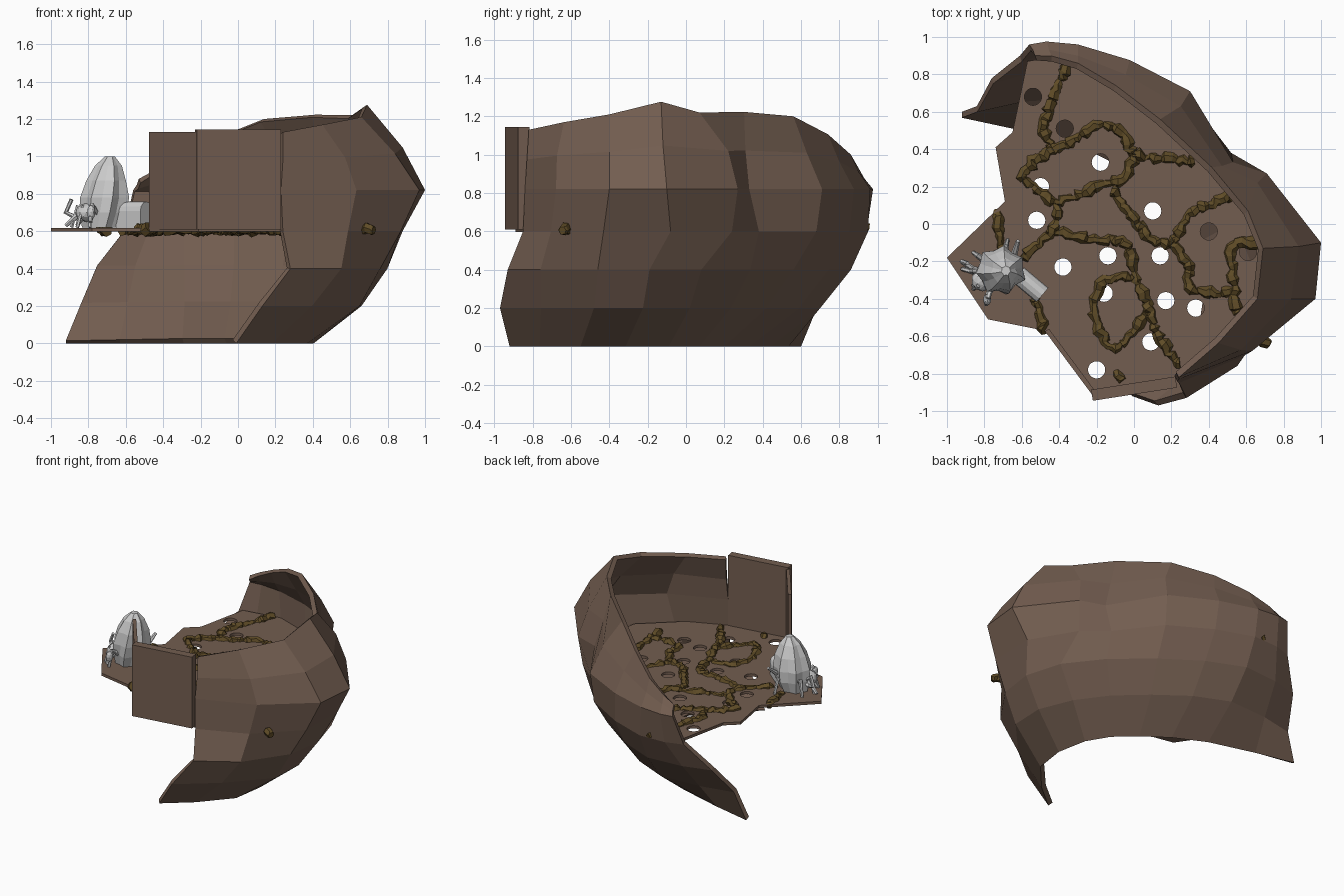
import bpy, bmesh, random
from math import sin, cos, pi, radians
from mathutils import Vector, Matrix

if "Cube" in bpy.data.objects:
    bpy.data.objects.remove(bpy.data.objects["Cube"])

random.seed(4)

def material(name, rgb):
    m = bpy.data.materials.new(name)
    m.diffuse_color = (*rgb, 1)
    m.use_nodes = True
    m.node_tree.nodes["Principled BSDF"].inputs["Base Color"].default_value = m.diffuse_color
    return m

ROCK = material("rock", (0.17, 0.11, 0.08))
VINE = material("vine", (0.115, 0.072, 0.02))

def add(name, data, mat=None):
    ob = bpy.data.objects.new(name, data)
    bpy.context.collection.objects.link(ob)
    if mat:
        data.materials.append(mat)
    return ob

def mesh_object(name, verts, faces, mat=None):
    me = bpy.data.meshes.new(name)
    me.from_pydata(verts, [], faces)
    me.update()
    return add(name, me, mat)

def bake(cu, name, mat=None):
    # turn a curve into a flat-shaded mesh
    tmp = add(name + "_curve", cu)
    me = bpy.data.meshes.new_from_object(tmp.evaluated_get(bpy.context.evaluated_depsgraph_get()))
    bpy.data.objects.remove(tmp)
    me.polygons.foreach_set("use_smooth", [False] * len(me.polygons))
    me.materials.clear()
    return add(name, me, mat)

def spline(pts, t):
    # Catmull-Rom through control points
    i = min(int(t), len(pts) - 2)
    f = t - i
    p = [Vector(pts[max(0, min(len(pts) - 1, i + k))]) for k in (-1, 0, 1, 2)]
    return 0.5 * (2 * p[1] + (p[2] - p[0]) * f + (2 * p[0] - 5 * p[1] + 4 * p[2] - p[3]) * f**2
                  + (3 * p[1] - p[0] - 3 * p[2] + p[3]) * f**3)

def tube(name, paths, radius, wobble=0.0, step=None, mat=None, taper=0.0):
    cu = bpy.data.curves.new(name, 'CURVE')
    cu.dimensions = '3D'
    cu.bevel_depth = radius
    cu.bevel_resolution = 1
    cu.use_fill_caps = True
    for path in paths:
        pts = [Vector(p) for p in path]
        if step:
            fine = []
            for i, (a, b) in enumerate(zip(pts, pts[1:])):
                n = max(1, round((b - a).length / step))
                fine += [spline(pts, i + k / n) for k in range(n)]
            pts = fine + [pts[-1]]
        s = cu.splines.new('POLY')
        s.points.add(len(pts) - 1)
        for i, (q, p) in enumerate(zip(s.points, pts)):
            j = Vector([random.uniform(-1, 1) for _ in range(3)]) * wobble * radius
            q.co = (*(p + j), 1)
            q.radius = (1 + random.uniform(-1, 1) * wobble) * (1 - taper * i / (len(pts) - 1))
            q.tilt = random.uniform(-1, 1) * wobble
    return bake(cu, name, mat)

# Cave wall: bowl-shaped shell, rings from the ground up, back-left end to front end
rings = [
    (0.0, [(-.92, .60), (-.29, .44), (.12, .20), (.36, -.09), (.37, -.55), (-.01, -.92)]),
    (0.2, [(-.84, .63), (-.28, .70), (.20, .42), (.56, .02), (.65, -.48), (.13, -.97)]),
    (0.4, [(-.76, .78), (-.28, .86), (.26, .56), (.72, .08), (.76, -.46), (.28, -.93)]),
    (0.6, [(-.61, .90), (-.28, .95), (.29, .68), (.82, .12), (.87, -.43), (.24, -.85)]),
    (0.8, [(-.56, .96), (-.30, .96), (.30, .71), (.92, .05), (.97, -.40), (.23, -.84)]),
    (1.0, [(-.54, .93), (-.30, .90), (.25, .63), (.80, .05), (.84, -.40), (.24, -.83)]),
    (None, [(-.53, .90), (-.30, .86), (.14, .56), (.64, .03), (.66, -.40), (.24, -.82)])]
rim_z = [(0.88, 0), (1.0, 0), (1.20, 0), (1.22, 0), (1.21, 0), (1.13, 0)]
# niche that bulges out beside a dent: (ring, column) -> plan position
niche = {(3, 5): (.52, .38), (4, 5): (.53, .33), (5, 5): (.47, .31),
         (3, 6): (.69, .24), (4, 6): (.71, .27), (5, 6): (.66, .22), (6, 6): (.61, .07),
         (3, 7): (.88, -.08), (4, 7): (1.0, -.10), (5, 7): (.88, -.12), (6, 7): (.69, -.13)}
COLS = 11
verts, faces = [], []
for r, (z, pts) in enumerate(rings):
    for c in range(COLS):
        t = c / 2
        p = spline(pts, t)
        top = spline(rim_z, t).x + (0.055 if c == 7 else 0)
        low = min(0.82, top - 0.06)
        h = z if r < 4 else (low, (low + top) / 2, top)[r - 4]
        p = Vector(niche.get((r, c), p))
        if c == 9 and 1 < r < 6:
            p += Vector((0.03, -0.03))
        verts.append((p.x, p.y, h))
for r in range(len(rings) - 1):
    for c in range(COLS - 1):
        a = r * COLS + c
        faces.append((a, a + COLS, a + COLS + 1, a + 1))
wall = mesh_object("cave_wall", verts, faces, ROCK)
sol = wall.modifiers.new("thickness", 'SOLIDIFY')
sol.thickness = 0.035
sol.offset = -1

# Floor slab with round holes
outline = [(-1, -.18), (-.78, -.51), (-.48, -.57), (-.21, -.89), (.22, -.83), (.5, -.7), (.76, -.47), (.83, -.1),
           (.66, .2), (.49, .37), (.27, .65), (0, .82), (-.28, .92), (-.57, .87), (-.65, .49), (-.74, .41), (-.69, .12)]
holes = [(-.37, .51), (-.18, .33), (-.5, .2), (-.52, .02), (.1, .07), (-.38, -.23), (-.14, -.17), (.14, -.17),
         (-.16, -.37), (.17, -.41), (.09, -.63), (-.2, -.78), (-.54, .68), (.4, -.04), (.33, -.45), (.61, -.15)]
cu = bpy.data.curves.new("floor", 'CURVE')
cu.dimensions = '2D'
cu.fill_mode = 'BOTH'
cu.extrude = 0.01
loops = [outline] + [[(x + .046 * cos(k * pi / 10), y + .046 * sin(k * pi / 10)) for k in range(20)] for x, y in holes]
for loop in loops:
    s = cu.splines.new('POLY')
    s.points.add(len(loop) - 1)
    for q, (x, y) in zip(s.points, loop):
        q.co = (x, y, 0, 1)
    s.use_cyclic_u = True
bake(cu, "cave_floor", ROCK).location.z = 0.608

# Front wall panels standing on the floor edge
def panel(name, a, b, top, thick):
    a, b = Vector(a), Vector(b)
    d = (b - a).normalized()
    n = Vector((-d.y, d.x)) * thick
    base = [a, b, b + n, a + n]
    v = [(p.x, p.y, z) for z in (0.61, top) for p in base]
    mesh_object(name, v, [(3, 2, 1, 0), (4, 5, 6, 7)] +
                [(i, (i + 1) % 4, (i + 1) % 4 + 4, i + 4) for i in range(4)], ROCK)

panel("front_panel", (-.22, -.945), (.23, -.875), 1.145, 0.06)
panel("side_panel", (-.475, -.575), (-.215, -.925), 1.13, 0.025)

# Vines creeping over the floor
Z = 0.612
vines = [
    [(-.36, .94), (-.36, .84), (-.42, .7), (-.48, .52), (-.43, .4)],
    [(-.6, .25), (-.52, .35), (-.42, .4), (-.28, .47), (-.2, .53), (-.08, .5), (0, .38), (.15, .35), (.32, .34)],
    [(0, .38), (-.05, .25), (-.2, .2), (-.42, .12), (-.6, .25)],
    [(-.42, .12), (-.43, -.03), (-.62, -.2)],
    [(-.43, -.03), (-.25, -.08), (-.05, -.1), (0, -.27), (.08, -.45), (.13, -.6), (.24, -.75)],
    [(0, -.28), (-.15, -.3), (-.21, -.42), (-.19, -.55), (-.1, -.67), (.07, -.48)],
    [(-.12, .18), (0, .03), (.1, -.08), (.2, -.1), (.3, .05), (.4, .1), (.52, .15)],
    [(.2, -.1), (.28, -.2), (.3, -.33), (.42, -.37), (.52, -.36)],
    [(.67, -.1), (.53, -.12), (.53, -.3), (.55, -.48)],
    [(-.74, .07), (-.71, -.12)],
    [(-.53, -.4), (-.48, -.56)],
    [(-.1, -.8), (-.05, -.84)],
    [(.66, -.60), (.72, -.65)]]
tube("vines", [[(x, y, Z) for x, y in v] for v in vines], 0.029, 0.33, 0.022, VINE)

# Creature: leaning, pleated hood-like shell over a small body
CX, CY = -0.72, -0.25
profile = [(.095, .62), (.118, .70), (.125, .78), (.105, .87), (.07, .95), (.025, 1.0)]
N = 14
verts = []
for k, (r, z) in enumerate(profile):
    for i in range(N):
        a = 2 * pi * i / N + 0.05 * k
        rr = r * (1.08 if i % 2 else 0.9) * random.uniform(0.95, 1.05)
        verts.append((CX - .01 + .009 * k + rr * cos(a), CY + rr * sin(a), z))
faces = [(k * N + i, k * N + (i + 1) % N, (k + 1) * N + (i + 1) % N, (k + 1) * N + i)
         for k in range(len(profile) - 1) for i in range(N)]
faces += [tuple(range(N))[::-1], tuple(range((len(profile) - 1) * N, len(profile) * N))]
mesh_object("creature_shell", verts, faces)

def ball(name, loc, scale):
    bm = bmesh.new()
    bmesh.ops.create_icosphere(bm, subdivisions=2, radius=1,
                               matrix=Matrix.Translation(loc) @ Matrix.Diagonal((*scale, 1)))
    me = bpy.data.meshes.new(name)
    bm.to_mesh(me)
    bm.free()
    add(name, me)

ball("creature_head", (-.81, -.30, .70), (.06, .06, .05))
ball("right_claw", (-.785, -.405, .70), (.022, .03, .04))

# Legs, arms and horns
legs = []
for deg in (75, 145, 180, 215, 245):
    d = Vector((cos(radians(deg)), sin(radians(deg)), 0))
    o = Vector((CX, CY, 0))
    legs.append([o + d * .08 + Vector((0, 0, .69)), o + d * .14 + Vector((0, 0, .73)), o + d * .17 + Vector((0, 0, .62))])
tube("creature_legs", legs, 0.02, taper=0.5)
tube("creature_arms", [[(-.78, -.26, .70), (-.86, -.24, .67), (-.92, -.2, .70), (-.89, -.21, .77)],
                       [(-.76, -.32, .70), (-.78, -.39, .74), (-.79, -.43, .65)],
                       [(-.64, -.16, .74), (-.62, -.09, .80)],
                       [(-.82, -.3, .7), (-.86, -.33, .63)],
                       [(-.84, -.26, .7), (-.92, -.24, .63)]], 0.018, taper=0.4)

# Small chest beside the creature: box with a rounded lid
arch = [(-.05, 0), (.05, 0)] + [(.05 * cos(k * pi / 6), .09 + .05 * sin(k * pi / 6)) for k in range(7)]
n = len(arch)
verts = [(x, y, z) for x in (-.085, .085) for y, z in arch]
faces = [tuple(range(n))[::-1], tuple(range(n, 2 * n))] + \
        [(i, (i + 1) % n, (i + 1) % n + n, i + n) for i in range(n)]
chest = mesh_object("chest", verts, faces)
chest.location = (-.555, -.325, .618)
chest.rotation_euler.z = radians(-40)
